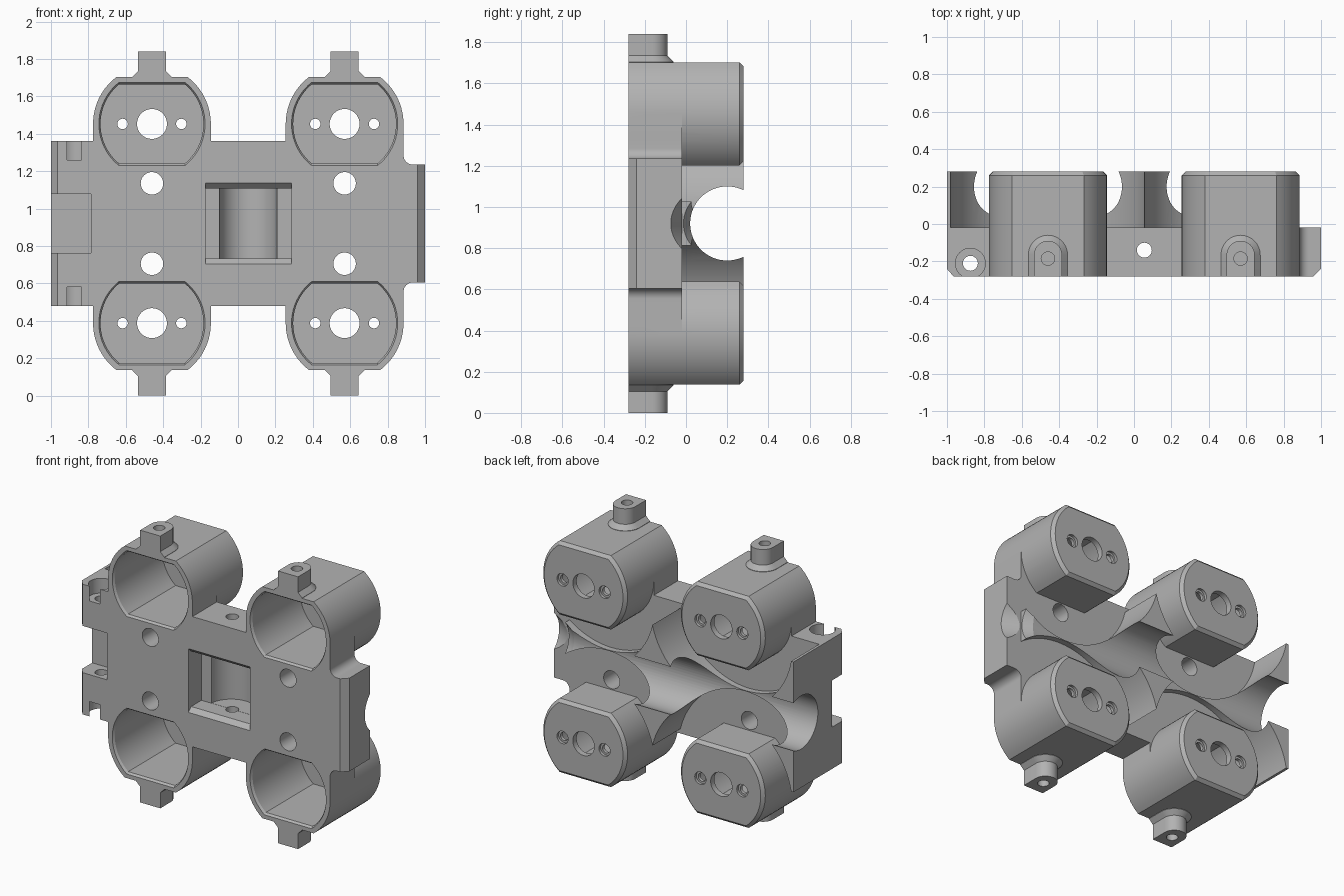
import bpy, bmesh, math
from mathutils import Vector

old = bpy.data.objects.get("Cube")
if old:
    bpy.data.objects.remove(old, do_unlink=True)

MID = 0.92                     # height of the symmetry plane
CUPS_X = (-0.46, 0.57)         # cup columns
CUP_Z = 0.5325                 # cup offset from the symmetry plane
FRONT, FLOOR, BACK = -0.28, -0.02, 0.28

grey = bpy.data.materials.new("plain grey")
grey.use_nodes = True
grey.diffuse_color = (0.45, 0.45, 0.45, 1)
grey.node_tree.nodes["Principled BSDF"].inputs["Base Color"].default_value = (0.45, 0.45, 0.45, 1)


def loft(name, rings):
    """Closed solid through matching rings of points."""
    bm = bmesh.new()
    rows = [[bm.verts.new(p) for p in ring] for ring in rings]
    n = len(rows[0])
    for a, b in zip(rows, rows[1:]):
        for i in range(n):
            j = (i + 1) % n
            bm.faces.new((a[i], a[j], b[j], b[i]))
    bm.faces.new(rows[0])
    bm.faces.new(rows[-1][::-1])
    bmesh.ops.recalc_face_normals(bm, faces=bm.faces)
    mesh = bpy.data.meshes.new(name)
    bm.to_mesh(mesh)
    bm.free()
    mesh.materials.append(grey)
    obj = bpy.data.objects.new(name, mesh)
    bpy.context.collection.objects.link(obj)
    return obj


def rod(start, end, radius, n=48):
    """Cylinder between two points."""
    start, end = Vector(start), Vector(end)
    turn = (end - start).to_track_quat('Z', 'Y')
    circle = [turn @ Vector((radius * math.cos(t), radius * math.sin(t), 0))
              for t in (math.tau * i / n for i in range(n))]
    return loft("rod", [[c + p for c in circle] for p in (start, end)])


def upright(profile, z0, z1):
    """Prism from an x, y outline."""
    return loft("prism", [[(x, y, z) for x, y in profile] for z in (z0, z1)])


def box(x0, x1, y0, y1, z0, z1):
    return upright([(x0, y0), (x1, y0), (x1, y1), (x0, y1)], *sorted((z0, z1)))


def flat_circle(cx, cz, y, radius, half, n=20):
    """Circle with flattened top and bottom, in a plane of constant y."""
    a = math.asin(half / radius)
    side = [-a + 2 * a * i / n for i in range(n + 1)]
    angles = side + [math.pi + t for t in side]
    return [(cx + radius * math.cos(t), y, cz + radius * math.sin(t)) for t in angles]


def arch(cx, r, z, n=16):
    """Tab outline: square at the front, round at the back."""
    arc = [(cx + r * math.cos(math.pi * i / n), -0.165 + r * math.sin(math.pi * i / n), z)
           for i in range(n + 1)]
    return [(cx - r, FRONT, z), (cx + r, FRONT, z)] + arc


def combine(target, tool, operation):
    mod = target.modifiers.new("bool", 'BOOLEAN')
    mod.operation, mod.solver, mod.object = operation, 'EXACT', tool
    bpy.context.view_layer.objects.active = target
    bpy.ops.object.modifier_apply(modifier=mod.name)
    bpy.data.objects.remove(tool, do_unlink=True)


def add(tool):
    combine(body, tool, 'UNION')


def cut(tool):
    combine(body, tool, 'DIFFERENCE')


# Main block with chamfered left front edge
body = upright([(-0.965, FRONT), (0.885, FRONT), (0.885, BACK), (-1, BACK), (-1, -0.24)],
               0.48, 1.36)
body.name = "mounting_body"

# Round clearance around every cup, then the long channel
for cx in CUPS_X:
    for s in (-1, 1):
        cz = MID + s * CUP_Z
        cut(rod((cx, FLOOR, cz), (cx, 0.4, cz), 0.53, 96))
cut(rod((-1.2, 0.2, MID), (1.2, 0.2, MID), 0.18, 64))

# Right end of the plate, with rounded inner corners and a dipping channel mouth
add(upright([(0.8, FRONT), (0.96, FRONT), (1, -0.24), (1, FLOOR), (0.8, FLOOR)],
            MID - 0.315, MID + 0.315))
for s in (-1, 1):
    corner = box(0.87, 0.935, FRONT, FLOOR, MID + s * 0.3, MID + s * 0.365)
    z = MID + s * 0.365
    combine(corner, rod((0.935, -0.4, z), (0.935, 0.1, z), 0.05), 'DIFFERENCE')
    add(corner)
cut(rod((0.7, 0.29, MID), (1.15, 0.05, MID), 0.18, 64))

# Cups, side webs and tabs
for cx in CUPS_X:
    for s in (-1, 1):
        cz = MID + s * CUP_Z
        add(box(cx - 0.315, cx + 0.315, FRONT, FLOOR, MID + s * 0.4, cz))
        add(loft("cup", [flat_circle(cx, cz, FRONT, 0.315, 0.25),
                         flat_circle(cx, cz, 0.26, 0.315, 0.25),
                         flat_circle(cx, cz, BACK, 0.295, 0.23)]))
        add(loft("tab", [arch(cx, r, MID + s * h) for r, h in
                         ((0.105, 0.765), (0.105, 0.785), (0.075, 0.815), (0.075, 0.92))]))

# Cup hollows and holes
for cx in CUPS_X:
    for s in (-1, 1):
        cz = MID + s * CUP_Z
        cut(loft("hollow", [flat_circle(cx, cz, -0.29, 0.29, 0.23),
                            flat_circle(cx, cz, -0.265, 0.275, 0.212),
                            flat_circle(cx, cz, 0.24, 0.275, 0.212)]))
        cut(rod((cx, 0.2, cz), (cx, 0.3, cz), 0.08))
        for side in (-0.157, 0.157):
            cut(rod((cx + side, 0.2, cz), (cx + side, 0.3, cz), 0.028, 24))
            cut(rod((cx + side, 0.262, cz), (cx + side, 0.3, cz), 0.042, 24))
        # plate hole and tab hole
        z = MID + s * 0.215
        cut(rod((cx, -0.4, z), (cx, 0.15, z), 0.06))
        cut(rod((cx, -0.185, MID + s * 0.82), (cx, -0.185, MID + s), 0.036, 24))

# Centre window with sloped top and bottom, round back and vertical bolt hole
x0, x1 = -0.175, 0.285
cut(loft("window", [[(x0, y, MID - h), (x1, y, MID - h), (x1, y, MID + h), (x0, y, MID + h)]
                    for y, h in ((-0.29, 0.225), (-0.25, 0.187), (-0.14, 0.187))]))
cut(rod((0.055, -0.15, MID - 0.186), (0.055, -0.15, MID + 0.186), 0.155, 64))
cut(rod((0.055, -0.14, 0.3), (0.055, -0.14, 1.5), 0.04, 32))

# Left end notch with counterbored bolt holes above and below
cut(box(-1.1, -0.785, -0.4, -0.13, MID - 0.158, MID + 0.158))
for s in (-1, 1):
    cut(rod((-0.875, -0.21, MID + s * 0.34), (-0.875, -0.21, MID + s * 0.5), 0.08))
    cut(rod((-0.875, -0.21, MID + s * 0.1), (-0.875, -0.21, MID + s * 0.5), 0.04, 32))

# Smooth curved walls, keep edges crisp
bpy.ops.object.select_all(action='DESELECT')
body.select_set(True)
bpy.context.view_layer.objects.active = body
bpy.ops.object.shade_smooth_by_angle(angle=math.radians(25))
